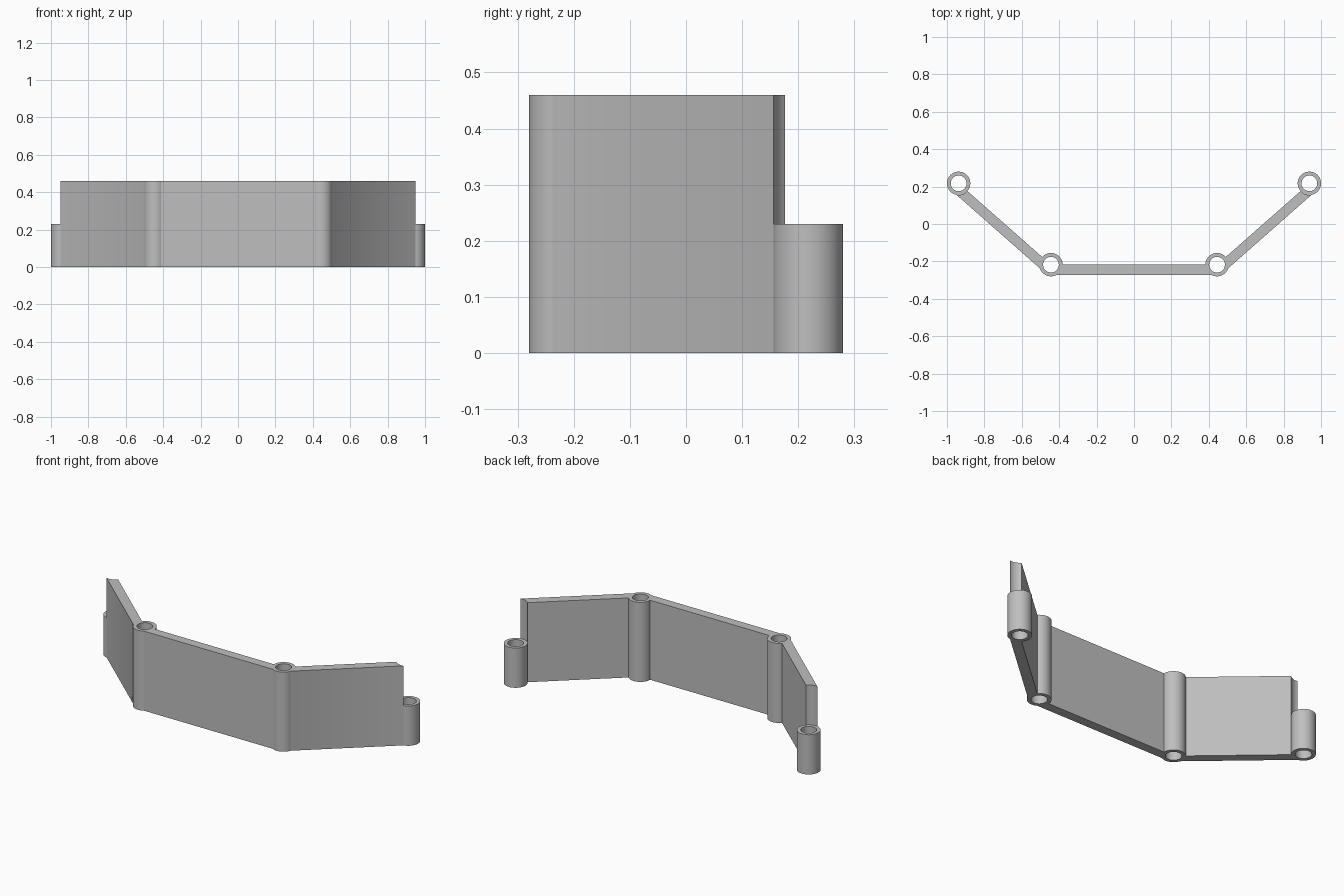
import bpy
import math
from mathutils import Vector

cube = bpy.data.objects.get("Cube")
if cube:
    bpy.data.objects.remove(cube, do_unlink=True)

HEIGHT, LOW = 0.46, 0.23        # wall height, end barrel height
R_OUT, R_IN = 0.0625, 0.042     # barrel and bore radii
WALL = 0.054                    # wall thickness
SIDES = 64
HINGES = [Vector((x, y, 0)) for x, y in
          ((-0.9375, 0.2175), (-0.444, -0.2175), (0.444, -0.2175), (0.9375, 0.2175))]

grey = bpy.data.materials.new("plain grey")
grey.use_nodes = True
grey.diffuse_color = (0.52, 0.52, 0.52, 1)
grey.node_tree.nodes["Principled BSDF"].inputs["Base Color"].default_value = grey.diffuse_color


def finish(name):
    obj = bpy.context.object
    obj.name = name
    bpy.ops.object.transform_apply(location=True, rotation=True, scale=True)
    obj.data.materials.append(grey)
    return obj


def cylinder(name, centre, radius, z0, z1):
    bpy.ops.mesh.primitive_cylinder_add(
        vertices=SIDES, radius=radius, depth=z1 - z0,
        location=(centre.x, centre.y, (z0 + z1) / 2))
    return finish(name)


def wall(name, a, b):
    # Slab between two hinge axes, set to the outer side of the axis line
    along = b - a
    outward = Vector((along.y, -along.x, 0)).normalized()
    mid = (a + b) / 2 + outward * (WALL / 2)
    bpy.ops.mesh.primitive_cube_add(
        size=1, location=(mid.x, mid.y, HEIGHT / 2),
        rotation=(0, 0, math.atan2(along.y, along.x)))
    bpy.context.object.scale = (along.length, WALL, HEIGHT)
    return finish(name)


def combine(target, other, operation):
    mod = target.modifiers.new("join", 'BOOLEAN')
    mod.operation, mod.solver, mod.object = operation, 'EXACT', other
    bpy.ops.object.select_all(action='DESELECT')
    bpy.context.view_layer.objects.active = target
    target.select_set(True)
    bpy.ops.object.modifier_apply(modifier=mod.name)
    bpy.data.objects.remove(other, do_unlink=True)


# Three wall panels
panels = [wall("panel", a, b) for a, b in zip(HINGES, HINGES[1:])]

# Curved clearance above the low end barrels
for panel, end in ((panels[0], HINGES[0]), (panels[2], HINGES[3])):
    combine(panel, cylinder("notch", end, R_OUT, LOW, HEIGHT + 0.1), 'DIFFERENCE')

# Join panels and hinge barrels, then drill the bores
body = panels[1]
body.name = "hinged_wall"
for i, centre in enumerate(HINGES):
    top = HEIGHT if i in (1, 2) else LOW
    combine(body, cylinder("barrel", centre, R_OUT, 0, top), 'UNION')
for panel in (panels[0], panels[2]):
    combine(body, panel, 'UNION')
for centre in HINGES:
    combine(body, cylinder("bore", centre, R_IN, -0.1, HEIGHT + 0.1), 'DIFFERENCE')

body.data.materials.clear()
body.data.materials.append(grey)
for face in body.data.polygons:
    face.material_index = 0
bpy.ops.object.select_all(action='DESELECT')
body.select_set(True)
bpy.context.view_layer.objects.active = body
bpy.ops.object.shade_smooth_by_angle(angle=math.radians(30))
